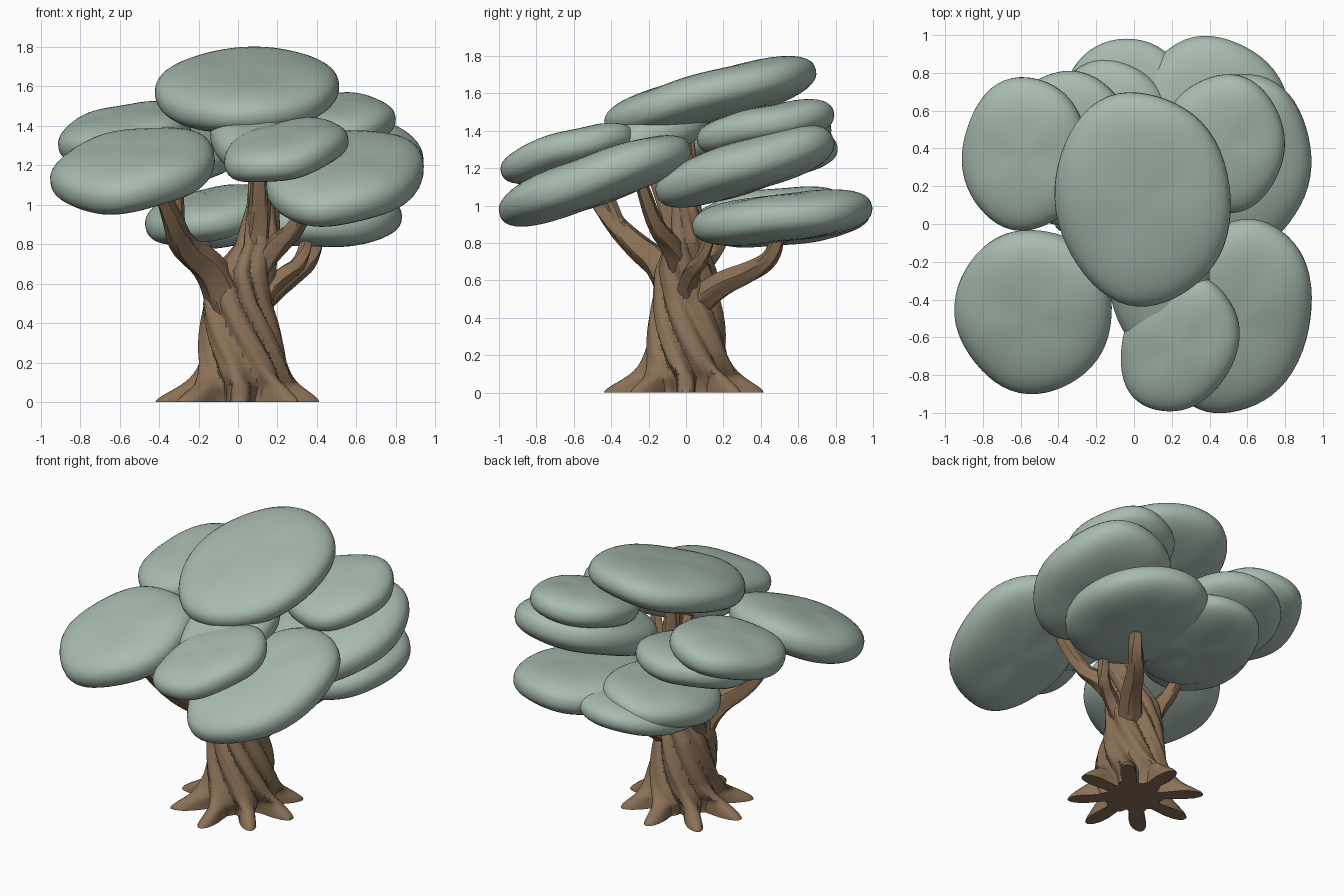
import bpy, bmesh, math, random
from mathutils import Vector

random.seed(4)
cube = bpy.data.objects.get("Cube")
if cube:
    bpy.data.objects.remove(cube, do_unlink=True)


def material(name, color):
    m = bpy.data.materials.new(name)
    m.use_nodes = True
    m.diffuse_color = color
    m.node_tree.nodes["Principled BSDF"].inputs["Base Color"].default_value = color
    return m


LEAF = material("sage green", (0.39, 0.50, 0.43, 1))
BARK = material("bark brown", (0.26, 0.165, 0.095, 1))


def rings_object(name, rings, mat, angle):
    """Skin a list of equal rings of points, closing both ends."""
    bm = bmesh.new()
    loops = [[bm.verts.new(p) for p in ring] for ring in rings]
    for low, high in zip(loops, loops[1:]):
        n = len(low)
        for i in range(n):
            j = (i + 1) % n
            bm.faces.new((low[i], low[j], high[j], high[i]))
    bm.faces.new(loops[0][::-1])
    bm.faces.new(loops[-1])
    bmesh.ops.recalc_face_normals(bm, faces=bm.faces)
    mesh = bpy.data.meshes.new(name)
    bm.to_mesh(mesh)
    bm.free()
    mesh.materials.append(mat)
    obj = bpy.data.objects.new(name, mesh)
    bpy.context.collection.objects.link(obj)
    bpy.ops.object.select_all(action="DESELECT")
    obj.select_set(True)
    bpy.context.view_layer.objects.active = obj
    bpy.ops.object.shade_smooth_by_angle(angle=math.radians(angle))


def interp(table, t):
    """Linear lookup in a list of (t, value) pairs."""
    for (t0, a), (t1, b) in zip(table, table[1:]):
        if t <= t1:
            return a + (b - a) * max(0, (t - t0) / (t1 - t0))
    return table[-1][1]


def foliage(name, center, across, along, yaw, slope_x, slope_y, half):
    """Flattened leaf pad: blunt-edged oval, tipped upward at the back."""
    cx, cy, cz = center
    yaw = math.radians(yaw)
    phase = random.uniform(0, 6)
    rows, cols = 20, 56
    rings = []
    for i in range(rows + 1):
        lat = math.pi * (0.01 + 0.98 * i / rows) - math.pi / 2
        r = math.cos(lat) ** 0.58
        s = math.sin(lat)
        h = half * math.copysign(abs(s) ** 0.85, s)
        ring = []
        for j in range(cols):
            a = math.tau * j / cols
            w = 1 + 0.012 * math.sin(3 * a + phase) + 0.01 * math.sin(5 * a - phase)
            u, v = across * r * w * math.cos(a), along * r * w * math.sin(a)
            x = u * math.cos(yaw) - v * math.sin(yaw)
            y = u * math.sin(yaw) + v * math.cos(yaw)
            lump = 0.006 * r * math.sin(4 * a + 2 * phase)
            ring.append((cx + x - slope_x * h, cy + y - slope_y * h,
                         cz + h + slope_x * x + slope_y * y + lump))
        rings.append(ring)
    rings_object(name, rings, LEAF, 50)


# Leaf pads
foliage("top_foliage", (0.045, 0.135, 1.58), 0.465, 0.565, 8, 0.06, 0.27, 0.125)
foliage("front_right_foliage", (-0.53, -0.46, 1.175), 0.415, 0.43, 15, 0.16, 0.33, 0.125)
foliage("front_left_foliage", (0.545, -0.495, 1.135), 0.385, 0.52, -18, 0.06, 0.35, 0.125)
foliage("front_upper_foliage", (0.24, -0.635, 1.275), 0.30, 0.37, -25, 0.16, 0.25, 0.10)
foliage("front_inner_foliage", (0.13, -0.28, 1.335), 0.27, 0.39, 0, 0.0, 0.33, 0.11)
foliage("back_right_foliage", (-0.575, 0.37, 1.36), 0.335, 0.405, 0, 0.18, 0.18, 0.11)
foliage("back_right_lower_foliage", (-0.36, 0.40, 1.24), 0.36, 0.41, 0, 0.08, 0.20, 0.11)
foliage("back_left_upper_foliage", (0.475, 0.425, 1.42), 0.325, 0.365, 0, 0.05, 0.21, 0.105)
foliage("back_left_foliage", (0.53, 0.32, 1.21), 0.41, 0.475, -10, 0.05, 0.31, 0.13)
foliage("low_back_left_foliage", (0.41, 0.515, 0.935), 0.42, 0.48, 0, 0.0, 0.12, 0.125)
foliage("low_back_right_foliage", (-0.04, 0.55, 0.91), 0.37, 0.43, 0, 0.12, 0.11, 0.10)
foliage("low_back_right_upper_foliage", (-0.13, 0.45, 0.95), 0.34, 0.42, 0, 0.18, 0.13, 0.11)

# Twisted trunk with blunt spreading roots, narrowing into the central limb
RADIUS = [(0, 0.25), (0.08, 0.235), (0.2, 0.21), (0.4, 0.183), (0.55, 0.163),
          (0.65, 0.155), (0.75, 0.12), (0.9, 0.09), (1.1, 0.06), (1.46, 0.035)]
LEAN = [(0, 0.01), (0.2, 0.025), (0.5, 0.0), (0.65, 0.02), (0.8, 0.10),
        (1.0, 0.125), (1.46, 0.08)]
ROOTS = 8
root_reach = [random.uniform(0.13, 0.17) for _ in range(ROOTS)]
rings = []
LEVELS, SIDES = 60, 144
for i in range(LEVELS + 1):
    z = 1.46 * (i / LEVELS) ** 1.4
    twist = -2.8 * max(0, z - 0.08)
    flare = math.exp(-(z / 0.085) ** 1.8)
    ring = []
    for j in range(SIDES):
        a = math.tau * j / SIDES
        t = (a - twist) % math.tau
        ridge = abs(math.cos(ROOTS * t / 2 + 0.4 * math.sin(2 * t)))
        groove = abs(math.sin(ROOTS * t + math.sin(3 * t)))
        lobe = max(0, math.cos(ROOTS * t)) ** 0.45
        reach = root_reach[int(t / math.tau * ROOTS + 0.5) % ROOTS]
        r = interp(RADIUS, z) * (0.86 + 0.2 * ridge + 0.06 * groove)
        r += flare * (reach * lobe - 0.06 * (1 - lobe))
        ring.append((interp(LEAN, z) + r * math.cos(a), r * math.sin(a), z))
    rings.append(ring)
rings_object("trunk", rings, BARK, 35)


def limb(name, points, r0, r1):
    """Tapered, slightly fluted branch along a smoothed path."""
    pts = [Vector(p) for p in points]
    for _ in range(2):  # corner cutting
        cut = [pts[0]]
        for p, q in zip(pts, pts[1:]):
            cut += [p.lerp(q, 0.25), p.lerp(q, 0.75)]
        pts = cut + [pts[-1]]
    rings = []
    for i, p in enumerate(pts):
        d = (pts[min(i + 1, len(pts) - 1)] - pts[max(i - 1, 0)]).normalized()
        side = d.cross(Vector((0.3, -0.2, 1))).normalized()
        up = side.cross(d)
        k = i / (len(pts) - 1)
        r = r0 + (r1 - r0) * k ** 0.8
        ring = []
        for j in range(20):
            a = math.tau * j / 20
            w = r * (1 + 0.1 * math.cos(5 * a + 4 * k))
            ring.append(p + side * w * math.cos(a) - up * w * math.sin(a))
        rings.append(ring)
    rings_object(name, rings, BARK, 40)


# Branches
limb("front_right_branch", [(-0.04, -0.03, 0.46), (-0.13, -0.12, 0.68),
                            (-0.28, -0.26, 0.78), (-0.33, -0.40, 0.92), (-0.39, -0.50, 1.06)], 0.115, 0.03)
limb("front_right_twig", [(-0.24, -0.20, 0.76), (-0.30, -0.34, 0.86), (-0.30, -0.42, 1.08)], 0.045, 0.02)
limb("front_left_branch", [(0.08, -0.03, 0.66), (0.20, -0.08, 0.80),
                           (0.30, -0.16, 0.88), (0.40, -0.24, 1.12)], 0.075, 0.03)
limb("inner_branch", [(0.09, -0.01, 0.68), (0.11, -0.07, 0.92), (0.11, -0.18, 1.2)], 0.085, 0.035)
limb("back_left_branch", [(0.06, 0.04, 0.46), (0.18, 0.18, 0.58),
                          (0.28, 0.36, 0.65), (0.37, 0.46, 0.72), (0.41, 0.50, 0.86)], 0.085, 0.03)
limb("left_branch", [(0.10, 0.0, 0.52), (0.22, 0.02, 0.64),
                     (0.32, 0.08, 0.70), (0.36, 0.14, 0.86)], 0.06, 0.025)
limb("back_right_branch", [(-0.08, 0.02, 0.52), (-0.14, 0.07, 0.68),
                           (-0.18, 0.15, 0.75), (-0.18, 0.23, 0.88)], 0.08, 0.025)
